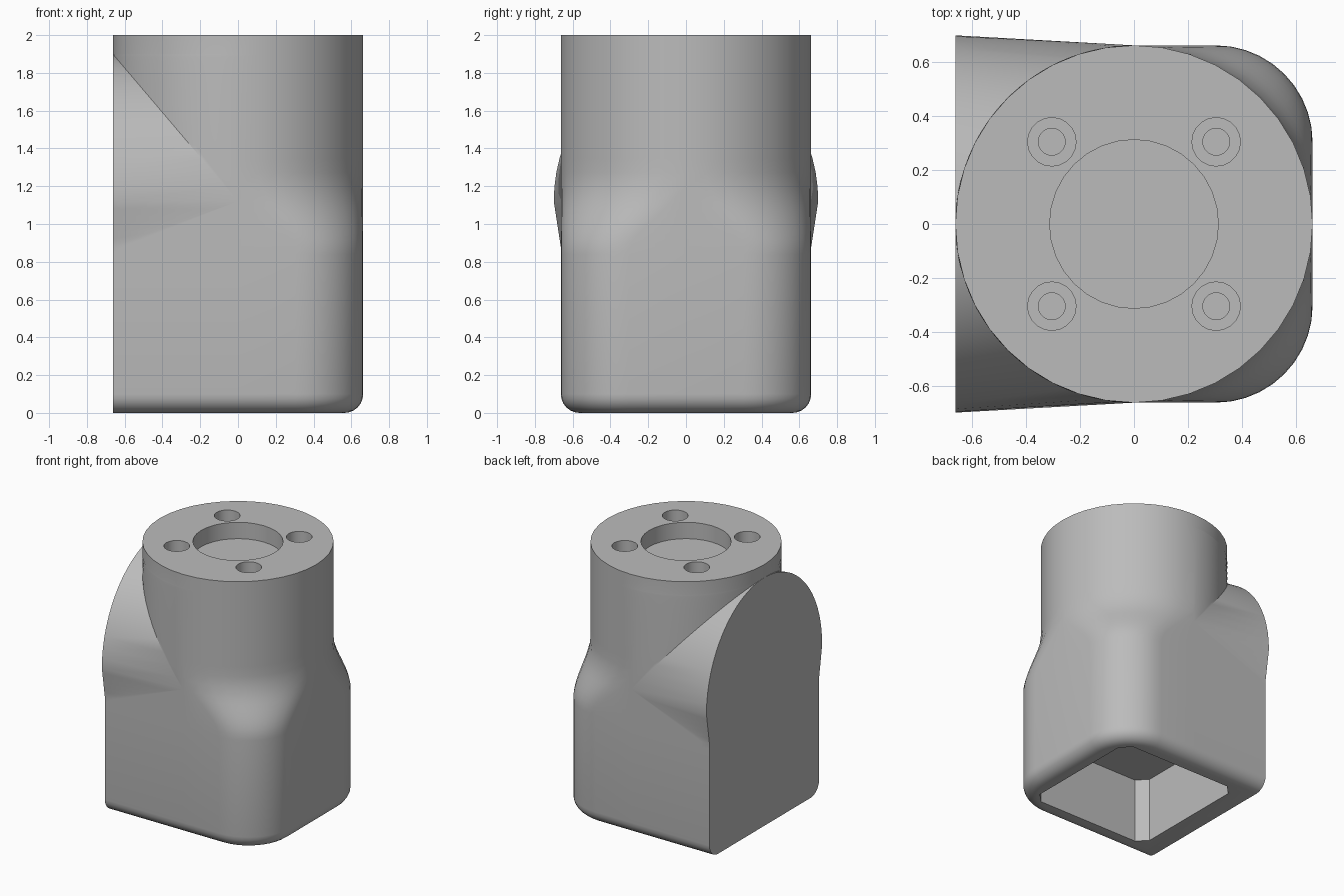
import bpy, bmesh, math

if "Cube" in bpy.data.objects:
    bpy.data.objects.remove(bpy.data.objects["Cube"], do_unlink=True)

R = 0.663           # half width of the base and radius of the neck
HEIGHT = 2.0
FILLET = 0.1        # rounding of the bottom rim
CORNER = 0.36       # rounding of the two vertical corners
ARCH_Z, ARCH_W, ARCH_H = 1.12, 0.7, 0.78   # arched flat side
BAND_Z = 0.88       # where the arch starts to flare out of the base
N = 10              # segments per quarter turn

grey = bpy.data.materials.new("grey plastic")
grey.use_nodes = True
colour = (0.5, 0.5, 0.5, 1)
grey.diffuse_color = colour
grey.node_tree.nodes["Principled BSDF"].inputs["Base Color"].default_value = colour


def half_section(z):
    """Outline of one half at height z, from the flat side round to +x."""
    k = max(FILLET - z, 0)
    s = R - (FILLET - math.sqrt(FILLET ** 2 - k ** 2))
    blend = min(max((z - 0.84) / 0.42, 0), 1)
    blend = blend * blend * (3 - 2 * blend)
    r = CORNER + (R - CORNER) * blend - (R - s)

    # flat side, and the part that joins it to the neck
    if z >= ARCH_Z:
        t = min((z - ARCH_Z) / ARCH_H, 1)
        w = ARCH_W * math.sqrt(1 - t * t)
        start = math.acos(t)
        rim = [(-R * math.cos(a), -R * math.sin(a)) for a in
               (start + (math.pi / 2 - start) * i / N for i in range(N + 1))]
    else:
        t = min((ARCH_Z - z) / (ARCH_Z - BAND_Z), 1)
        w = s + (ARCH_W - R) * (1 - t)
        rim = [(-R * t * (1 - i / N), -s) for i in range(N + 1)]
    pts = [(-R, 0), (-R, -w)] + rim

    # rounded corner
    for i in range(N + 1):
        a = math.pi / 2 * i / N
        pts.append((s - r + r * math.sin(a), -s + r - r * math.cos(a)))
    return pts + [(s, 0)]


def finish(bm, name):
    bmesh.ops.recalc_face_normals(bm, faces=bm.faces)
    mesh = bpy.data.meshes.new(name)
    bm.to_mesh(mesh)
    bm.free()
    mesh.materials.append(grey)
    obj = bpy.data.objects.new(name, mesh)
    bpy.context.collection.objects.link(obj)
    return obj


def prism(name, outline, z0, z1):
    bm = bmesh.new()
    face = bm.faces.new([bm.verts.new((x, y, z0)) for x, y in outline])
    top = bmesh.ops.extrude_face_region(bm, geom=[face])["geom"]
    bmesh.ops.translate(bm, vec=(0, 0, z1 - z0),
                        verts=[v for v in top if isinstance(v, bmesh.types.BMVert)])
    return finish(bm, name)


def circle(x, y, r, n):
    return [(x + r * math.cos(math.tau * i / n), y + r * math.sin(math.tau * i / n))
            for i in range(n)]


# Body: stacked sections, square at the base and round at the neck
levels = [FILLET * (1 - math.cos(math.pi / 2 * i / 6)) for i in range(7)]
levels += [0.84 + 0.04 * i for i in range(8)]
levels += [ARCH_Z + ARCH_H * math.sin(math.pi / 2 * i / 16) for i in range(17)]
levels += [HEIGHT]

bm = bmesh.new()
rings = []
for z in levels:
    half = half_section(z)
    loop = half + [(x, -y) for x, y in reversed(half[1:-1])]
    rings.append([bm.verts.new((x, y, z)) for x, y in loop])
for low, high in zip(rings, rings[1:]):
    for i in range(len(low)):
        j = (i + 1) % len(low)
        bm.faces.new((low[i], low[j], high[j], high[i]))
bm.faces.new(rings[0])
bm.faces.new(rings[-1])
bmesh.ops.remove_doubles(bm, verts=bm.verts, dist=0.0005)
body = finish(bm, "housing_body")

# Cutters: lower cavity, central recess and four stepped screw holes
h, c = 0.508, 0.074
octagon = [(h, c - h), (h, h - c), (h - c, h), (c - h, h),
           (-h, h - c), (-h, c - h), (c - h, -h), (h - c, -h)]
cutters = [prism("cavity_cutter", octagon, -0.1, 0.5),
           prism("recess_cutter", circle(0, 0, 0.313, 32), 1.875, 2.1)]
for x in (-0.305, 0.305):
    for y in (-0.305, 0.305):
        cutters.append(prism("counterbore_cutter", circle(x, y, 0.09, 20), 1.88, 2.1))
        cutters.append(prism("screw_bore_cutter", circle(x, y, 0.05, 20), 1.7, 2.05))

bpy.ops.object.select_all(action='DESELECT')
body.select_set(True)
bpy.context.view_layer.objects.active = body
for cutter in cutters:
    cutter.hide_render = True
    mod = body.modifiers.new("cut", 'BOOLEAN')
    mod.operation = 'DIFFERENCE'
    mod.solver = 'EXACT'
    mod.object = cutter
    bpy.ops.object.modifier_apply(modifier=mod.name)
    bpy.data.objects.remove(cutter, do_unlink=True)

bpy.ops.object.shade_smooth_by_angle(angle=math.radians(30))
